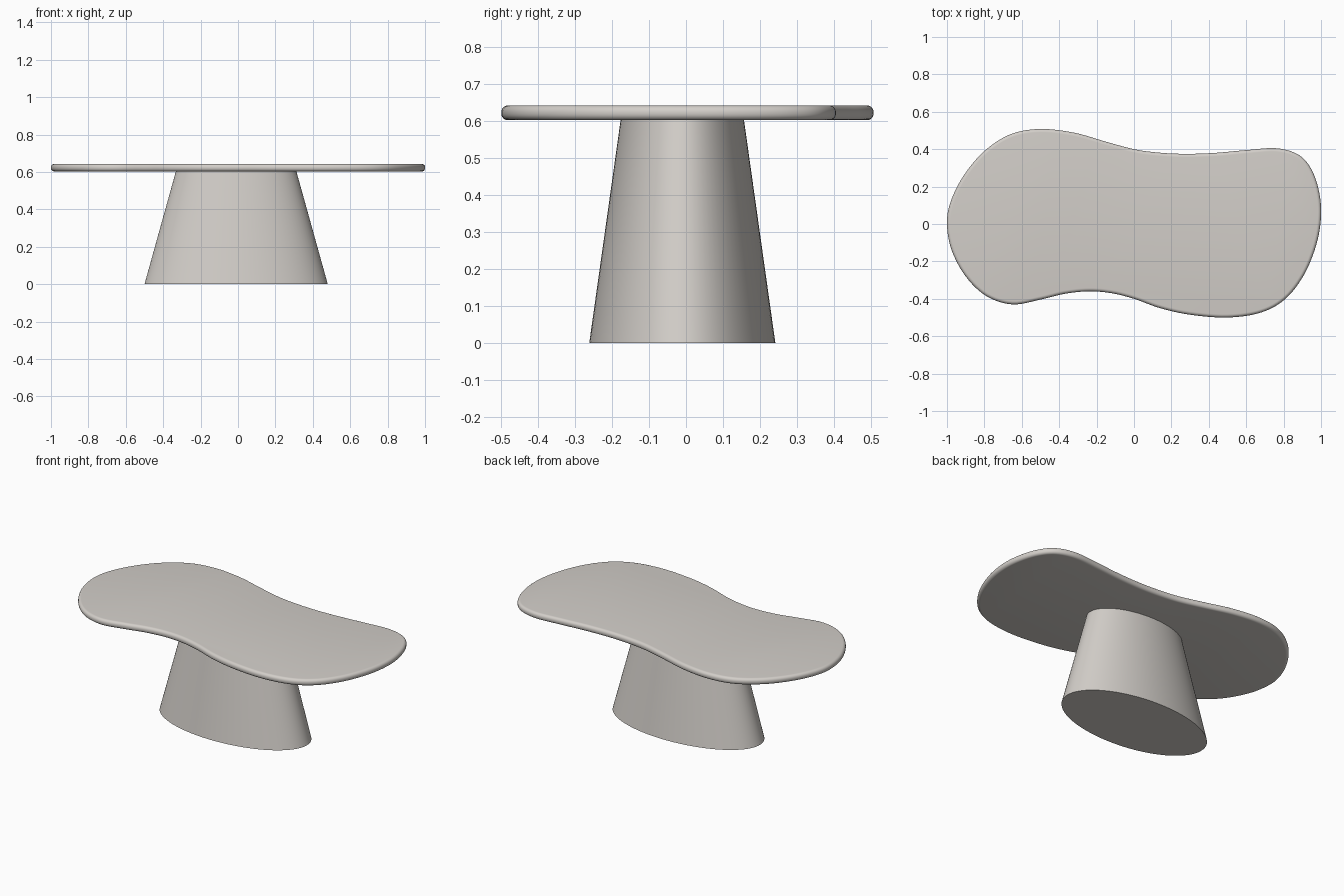
import bpy, bmesh, math
from mathutils import Vector

if "Cube" in bpy.data.objects:
    bpy.data.objects.remove(bpy.data.objects["Cube"])

stone = bpy.data.materials.new("warm grey stone")
stone.diffuse_color = (0.65, 0.62, 0.585, 1)
stone.use_nodes = True
stone.node_tree.nodes["Principled BSDF"].inputs["Base Color"].default_value = stone.diffuse_color


def loft(name, rings):
    """Skin a stack of matching rings and cap both ends."""
    bm = bmesh.new()
    loops = [[bm.verts.new(p) for p in ring] for ring in rings]
    n = len(loops[0])
    for a, b in zip(loops, loops[1:]):
        for i in range(n):
            j = (i + 1) % n
            bm.faces.new((a[i], a[j], b[j], b[i]))
    bm.faces.new(loops[0][::-1])
    bm.faces.new(loops[-1])
    bmesh.ops.recalc_face_normals(bm, faces=bm.faces)
    mesh = bpy.data.meshes.new(name)
    bm.to_mesh(mesh)
    bm.free()
    mesh.materials.append(stone)
    obj = bpy.data.objects.new(name, mesh)
    bpy.context.collection.objects.link(obj)
    bpy.ops.object.select_all(action='DESELECT')
    obj.select_set(True)
    bpy.context.view_layer.objects.active = obj
    bpy.ops.object.shade_smooth_by_angle(angle=math.radians(35))
    return obj


def smooth_closed(points, steps):
    """Closed Catmull-Rom curve through the points."""
    pts = [Vector(p) for p in points]
    n, out = len(pts), []
    for i in range(n):
        a, b, c, d = (pts[(i + k) % n] for k in (-1, 0, 1, 2))
        for s in range(steps):
            t = s / steps
            out.append(0.5 * (2 * b + (c - a) * t + (2 * a - 5 * b + 4 * c - d) * t ** 2
                              + (3 * b - a - 3 * c + d) * t ** 3))
    return out


# Free-form outline of the top, counter-clockwise
outline = smooth_closed([
    (1, 0.04), (0.99, 0.17), (0.95, 0.29), (0.88, 0.37), (0.76, 0.405), (0.6, 0.395),
    (0.43, 0.38), (0.27, 0.375), (0.13, 0.382), (0, 0.40), (-0.15, 0.44), (-0.32, 0.488),
    (-0.5, 0.508), (-0.66, 0.48), (-0.8, 0.39), (-0.91, 0.26), (-0.98, 0.12), (-1, 0),
    (-0.975, -0.14), (-0.9, -0.28), (-0.79, -0.385), (-0.65, -0.43), (-0.5, -0.404),
    (-0.37, -0.373), (-0.24, -0.36), (-0.12, -0.37), (0, -0.40), (0.14, -0.45),
    (0.3, -0.485), (0.5, -0.50), (0.68, -0.473), (0.81, -0.40), (0.91, -0.27),
    (0.975, -0.11)], 6)
count = len(outline)
inward = []
for i in range(count):
    d = (outline[(i + 1) % count] - outline[i - 1]).normalized()
    inward.append(Vector((-d.y, d.x)))

# Tabletop slab with rounded rim
LOW, HIGH, R = 0.603, 0.643, 0.018
profile = []
for centre, start in ((LOW + R, -90), (HIGH - R, 0)):
    for k in range(7):
        a = math.radians(start + 15 * k)
        profile.append((R * (1 - math.cos(a)), centre + R * math.sin(a)))
loft("tabletop", [[(p.x + q.x * off, p.y + q.y * off, z) for p, q in zip(outline, inward)]
                  for off, z in profile])


# Tapered oval pedestal
def oval(rx, ry, z, n=96):
    return [(-0.01 + rx * math.cos(2 * math.pi * i / n),
             -0.01 + ry * math.sin(2 * math.pi * i / n), z) for i in range(n)]


loft("pedestal", [oval(0.49, 0.252, 0), oval(0.322, 0.167, 0.604)])
